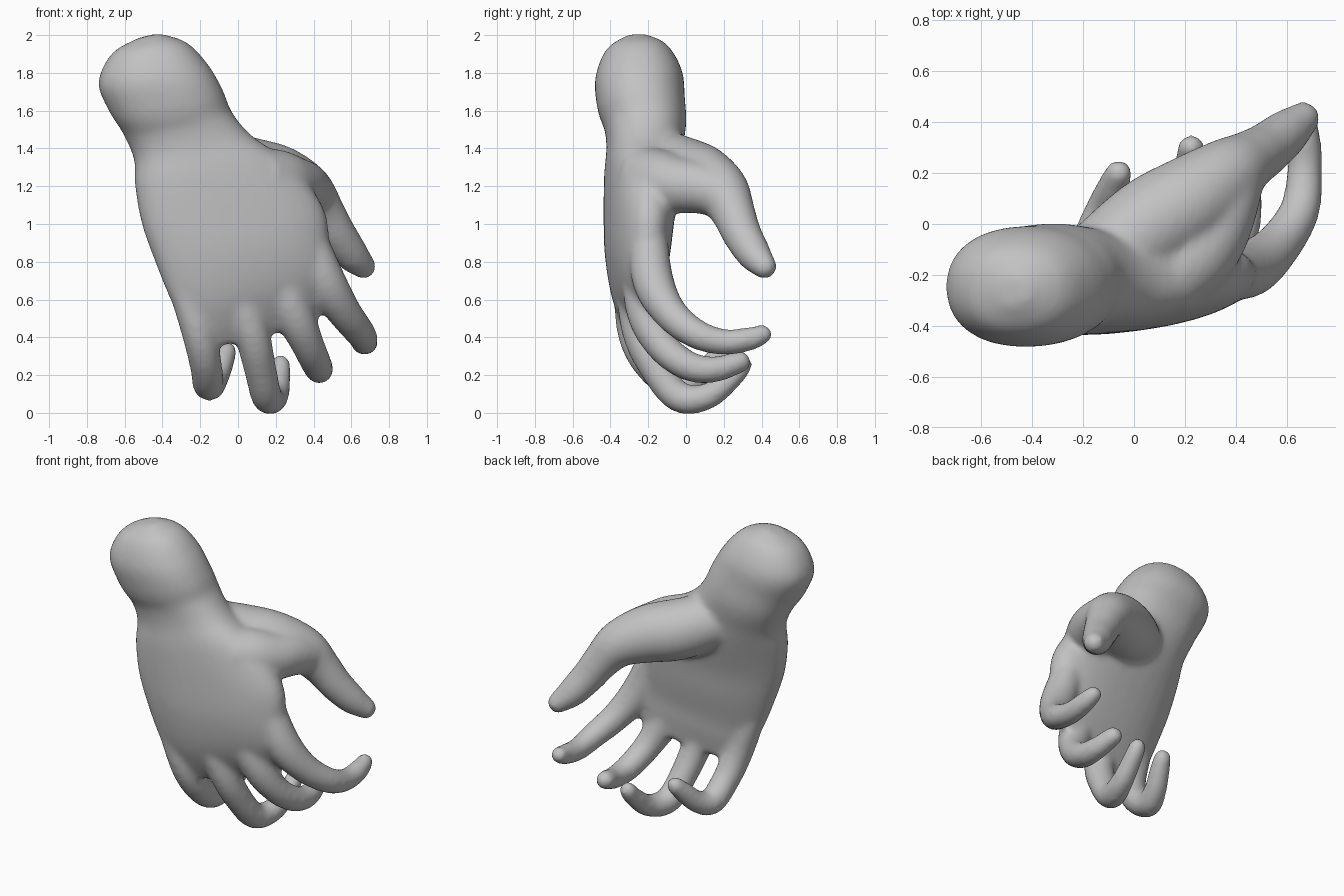
import bpy, bmesh, math
from mathutils import Vector, Matrix

if "Cube" in bpy.data.objects:
    bpy.data.objects.remove(bpy.data.objects["Cube"], do_unlink=True)

skin = bpy.data.materials.new("plain grey")
skin.use_nodes = True
grey = (0.54, 0.54, 0.54, 1)
skin.diffuse_color = grey
skin.node_tree.nodes["Principled BSDF"].inputs["Base Color"].default_value = grey

SIDES = 32


def spline(rows, steps=6):
    """Smooth Catmull-Rom interpolation through rows of numbers."""
    rows = [Vector(r) for r in rows]
    ext = [2 * rows[0] - rows[1]] + rows + [2 * rows[-1] - rows[-2]]
    out = []
    for a, b, c, d in zip(ext, ext[1:], ext[2:], ext[3:]):
        for i in range(steps):
            t = i / steps
            out.append(0.5 * (2 * b + (c - a) * t + (2 * a - 5 * b + 4 * c - d) * t * t
                              + (3 * b - a - 3 * c + d) * t ** 3))
    return out + [rows[-1]]


def skin_rings(bm, rings):
    """Closed skin over a list of (centre, half width, half thickness, power)."""
    loops = []
    for centre, u, v, power in rings:
        loop = []
        for i in range(SIDES):
            a = 2 * math.pi * i / SIDES
            c, s = math.cos(a), math.sin(a)
            x = math.copysign(abs(c) ** power, c)
            y = math.copysign(abs(s) ** power, s)
            loop.append(bm.verts.new(centre + u * x + v * y))
        loops.append(loop)
    for lo, hi in zip(loops, loops[1:]):
        for i in range(SIDES):
            j = (i + 1) % SIDES
            bm.faces.new((lo[i], lo[j], hi[j], hi[i]))
    bm.faces.new(loops[0][::-1])
    bm.faces.new(loops[-1])


def digit(bm, rows):
    """Tapered tube with a rounded tip; rows are x, y, z, radius."""
    pts = spline(rows)
    rings = []
    for i, p in enumerate(pts):
        tangent = (pts[min(i + 1, len(pts) - 1)] - pts[max(i - 1, 0)]).xyz.normalized()
        u = tangent.cross(Vector((1, 0, 0))).normalized()
        rings.append((p.xyz, u * p.w, tangent.cross(u) * p.w, 1))
    skin_rings(bm, rings)
    bmesh.ops.create_uvsphere(bm, u_segments=24, v_segments=12, radius=pts[-1].w,
                              matrix=Matrix.Translation(pts[-1].xyz))


bm = bmesh.new()

# Wrist and palm: outer edge x, y, z, inner edge x, y, z, half thickness
palm = [
    (-.54, -.265, 1.98, -.42, -.265, 2.01, .06),
    (-.67, -.26, 1.90, -.27, -.26, 1.96, .165),
    (-.74, -.25, 1.75, -.155, -.25, 1.84, .23),
    (-.69, -.24, 1.61, -.08, -.24, 1.71, .235),
    (-.61, -.225, 1.48, -.03, -.21, 1.59, .22),
    (-.55, -.25, 1.34, .08, -.19, 1.46, .20),
    (-.545, -.29, 1.2, .30, -.17, 1.30, .195),
    (-.51, -.315, 1.0, .455, -.18, 1.08, .175),
    (-.44, -.32, .8, .485, -.19, .90, .16),
    (-.36, -.315, .6, .50, -.185, .76, .13),
    (-.285, -.29, .45, .48, -.16, .63, .095),
    (-.22, -.265, .33, .42, -.13, .48, .045),
]
rows = [Vector(r) for r in spline(palm)]
mids = [(Vector(r[:3]) + Vector(r[3:6])) / 2 for r in rows]
rings = []
for i, r in enumerate(rows):
    half = (Vector(r[3:6]) - Vector(r[:3])) / 2
    along = mids[min(i + 1, len(mids) - 1)] - mids[max(i - 1, 0)]
    rings.append((mids[i], half, along.cross(half).normalized() * r[6], .9))
skin_rings(bm, rings)

# Thumb with the fleshy base
digit(bm, [(-.14, -.16, 1.34, .17), (.06, -.01, 1.27, .19), (.22, .09, 1.235, .18),
           (.36, .19, 1.17, .148), (.45, .25, 1.06, .118), (.52, .295, .95, .105),
           (.60, .36, .84, .092), (.665, .415, .775, .068)])
# Web between thumb and palm
digit(bm, [(.10, -.22, 1.24, .17), (.22, -.13, 1.22, .17), (.30, -.04, 1.205, .15),
           (.345, .06, 1.195, .14), (.38, .16, 1.17, .13)])
# Index finger
digit(bm, [(.36, -.2, .95, .10), (.46, -.175, .7, .11), (.565, -.085, .53, .092),
           (.65, .05, .42, .08), (.67, .2, .375, .07), (.672, .33, .39, .064),
           (.665, .405, .415, .054)])
# Middle finger
digit(bm, [(.15, -.25, .88, .10), (.285, -.215, .55, .105), (.37, -.13, .36, .088),
           (.42, .01, .25, .08), (.43, .15, .23, .07), (.405, .285, .27, .06)])
# Ring finger
digit(bm, [(-.04, -.28, .75, .10), (.07, -.245, .43, .095), (.12, -.15, .22, .086),
           (.155, -.03, .08, .082), (.2, .12, .09, .07), (.22, .25, .195, .06),
           (.225, .30, .255, .054)])
# Little finger
digit(bm, [(-.29, -.305, .68, .085), (-.205, -.27, .41, .09), (-.168, -.18, .24, .086),
           (-.155, -.05, .145, .082), (-.12, .06, .18, .07), (-.085, .14, .26, .064),
           (-.06, .2, .325, .055)])

bmesh.ops.recalc_face_normals(bm, faces=bm.faces)
mesh = bpy.data.meshes.new("hand")
bm.to_mesh(mesh)
bm.free()
mesh.materials.append(skin)
hand = bpy.data.objects.new("hand", mesh)
bpy.context.collection.objects.link(hand)

# Fuse the parts into one soft skin
fuse = hand.modifiers.new("fuse", "REMESH")
fuse.mode = "VOXEL"
fuse.voxel_size = 0.016
fuse.use_smooth_shade = True
soften = hand.modifiers.new("soften", "SMOOTH")
soften.factor = 0.5
soften.iterations = 18
